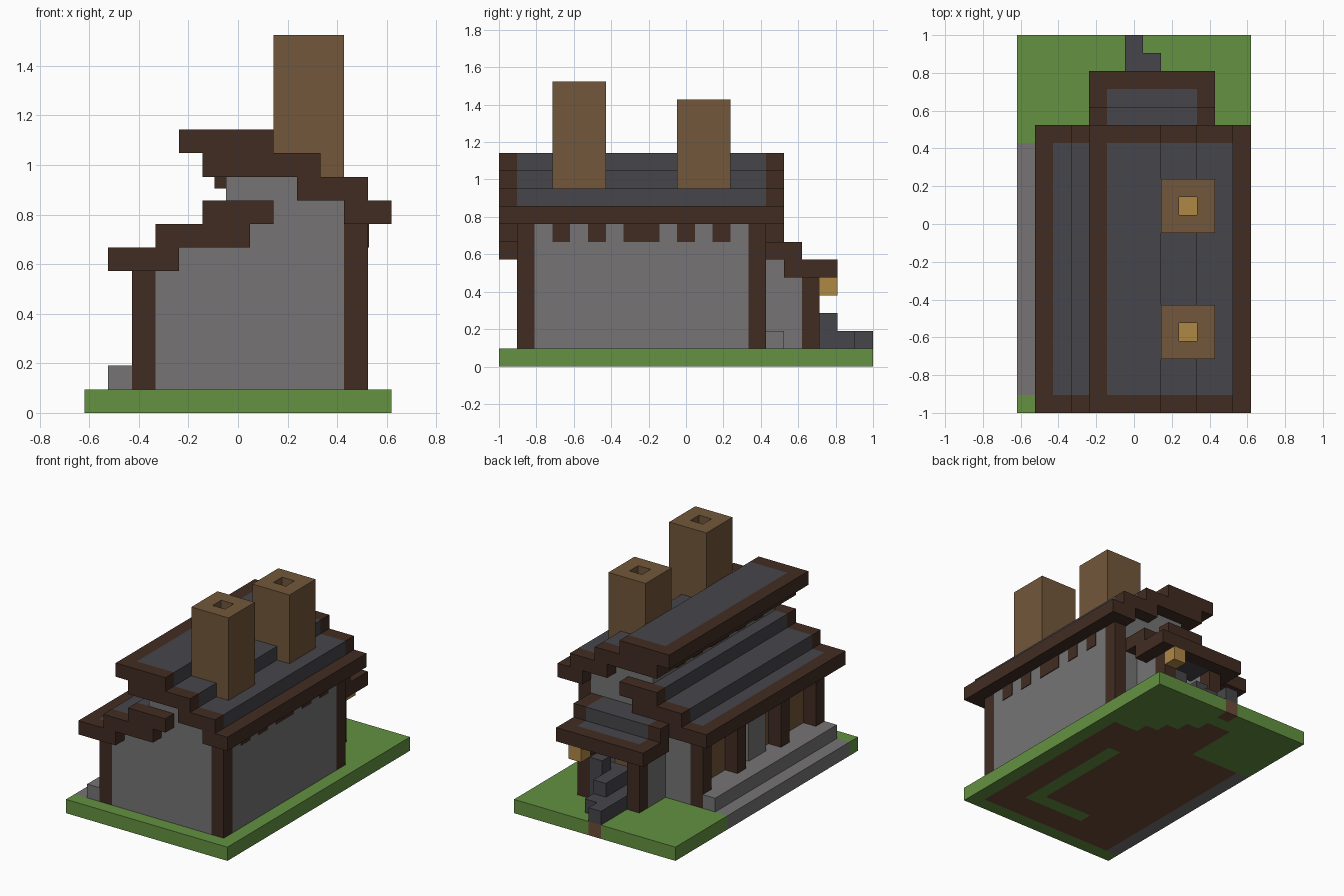
import bpy
import bmesh
from mathutils import Matrix, Vector

U = 2 / 21                      # one block
ORIGIN = Vector((6.5, 10.5, 0))

if "Cube" in bpy.data.objects:
    bpy.data.objects.remove(bpy.data.objects["Cube"])


def linear(c):
    return c / 12.92 if c <= 0.04045 else ((c + 0.055) / 1.055) ** 2.4


def material(name, hexcode):
    rgb = [linear(v / 255) for v in bytes.fromhex(hexcode)]
    m = bpy.data.materials.new(name)
    m.use_nodes = True
    m.diffuse_color = (*rgb, 1)
    bsdf = m.node_tree.nodes["Principled BSDF"]
    bsdf.inputs["Base Color"].default_value = (*rgb, 1)
    bsdf.inputs["Roughness"].default_value = 0.9
    return m


grass = material("grass", "639141")
slate = material("slate", "46464B")
timber = material("dark timber", "412C22")
wood = material("wood", "73573B")
stone = material("stone", "767475")
glow = material("amber", "B08845")
soil = material("soil", "6C4C38")


def finish(name, bm, mats):
    mesh = bpy.data.meshes.new(name)
    bm.to_mesh(mesh)
    bm.free()
    for m in mats:
        mesh.materials.append(m)
    obj = bpy.data.objects.new(name, mesh)
    bpy.context.collection.objects.link(obj)
    return obj


def blocks(name, mat, *spans):
    """Boxes given in block units as ((x0, x1), (y0, y1), (z0, z1))."""
    bm = bmesh.new()
    for span in spans:
        lo = Vector([s[0] for s in span])
        hi = Vector([s[1] for s in span])
        place = Matrix.Translation(((lo + hi) / 2 - ORIGIN) * U)
        bmesh.ops.create_cube(bm, size=1, matrix=place @ Matrix.Diagonal((*((hi - lo) * U), 1)))
    return finish(name, bm, [mat])


# Ground slab: grass with a stone edge and a soil underside
def ground_index(x, y, bottom):
    if x < 1 and 1 < y < 15:
        return 1
    if 6 < x < 7 and y > 20:
        return 2
    channel = (9 < x < 10 and 3 < y < 12) or (5 < x < 10 and 3 < y < 4)
    house = 1 < x < 12 and 1 < y < 15
    porch = 5 < x < 26 - y and 15 < y < 19
    return 2 if bottom and (house or porch) and not channel else 0


bm = bmesh.new()
bmesh.ops.create_grid(bm, x_segments=13, y_segments=21, size=0.5,
                      matrix=Matrix.Diagonal((13 * U, 21 * U, 1, 1)))
extruded = bmesh.ops.extrude_face_region(bm, geom=bm.faces[:], use_keep_orig=True)
top_verts = [g for g in extruded["geom"] if isinstance(g, bmesh.types.BMVert)]
bmesh.ops.translate(bm, verts=top_verts, vec=(0, 0, U))
bmesh.ops.recalc_face_normals(bm, faces=bm.faces[:])
for f in bm.faces:
    p = (f.calc_center_median() - f.normal * U * 0.3) / U + ORIGIN
    f.material_index = ground_index(p.x, p.y, f.normal.z < -0.5)
finish("ground", bm, [grass, stone, soil])

# House walls
full = (1, 15)
blocks("house_walls", stone,
       ((4, 11), full, (1, 7)), ((7, 11), full, (7, 8)),
       ((8, 11), full, (8, 9)), ((6, 9), full, (9, 10)),
       ((11, 12), (2, 14), (1, 8)),
       ((3, 4), (1, 2), (1, 6)), ((3, 4), (14, 15), (1, 6)))
blocks("gallery_wall", wood, ((3, 4), (2, 14), (1, 6)))
blocks("gallery_pier", stone, ((2.5, 3), (7, 9), (2, 5)))
blocks("terrace_step", stone, ((1, 2), full, (1, 2)), ((2, 3), (2, 14), (1, 2)))

# Corner posts and gallery posts
for side, x, height in (("right", 2, 6), ("left", 11, 8)):
    for end, y in (("front", 1), ("back", 14)):
        blocks(f"{end}_{side}_post", timber, ((x, x + 1), (y, y + 1), (1, height)))
for y in (5, 10):
    blocks("gallery_post", timber, ((2, 3), (y, y + 1), (2, 6)))

# Rafter ends under the eaves
rafters = ((3, 4), (5, 6), (7, 9), (10, 11), (12, 13))
blocks("eave_rafters", timber, *[((12, 12.05), y, (7, 8)) for y in rafters])
blocks("upper_rafters", timber, *[((5.5, 6), y, (9.5, 10)) for y in rafters])

# Stepped roofs: each course is (height, x start, x end, eave blocks left, eave blocks right)
lower = ((6, 1, 4, 1, 0), (7, 3, 7, 0, 0), (8, 5, 8, 0, 0))
upper = ((8, 11, 13, 0, 1), (9, 9, 12, 0, 0), (10, 5, 10, 1, 0), (11, 4, 8, 1, 0))
for name, courses in (("lower_roof", lower), ("upper_roof", upper)):
    tiles, trim = [], []
    for z, a, b, left, right in courses:
        level = (z, z + 1)
        tiles.append(((a + left, b - right), full, level))
        trim += [((a, b), end, level) for end in ((0, 1), (15, 16))]
        if left:
            trim.append(((a, a + 1), full, level))
        if right:
            trim.append(((b - 1, b), full, level))
    blocks(name + "_tiles", slate, *tiles)
    blocks(name + "_trim", timber, *trim)

# Chimneys with a hollow flue
for name, y, top in (("front_chimney", 3, 16), ("back_chimney", 10, 15)):
    z = (10, top)
    blocks(name, wood,
           ((8, 9), (y, y + 3), z), ((10, 11), (y, y + 3), z),
           ((9, 10), (y, y + 1), z), ((9, 10), (y + 2, y + 3), z))
    blocks(name + "_embers", glow, ((9, 10), (y + 1, y + 2), (10, top - 2)))

# Porch
blocks("porch_tiles", slate, ((5, 10), (15, 17), (6, 7)), ((5, 10), (16, 18), (5, 6)))
blocks("porch_trim", timber, ((5, 10), (18, 19), (5, 6)),
       *[((x, x + 1), y, z) for x in (4, 10)
         for y, z in (((15, 17), (6, 7)), ((16, 19), (5, 6)))])
for side, x in (("right", 5), ("left", 9)):
    blocks(f"porch_{side}_wall", stone,
           ((x, x + 1), (15, 17), (1, 5)), ((x, x + 1), (15, 16), (5, 6)))
    blocks(f"porch_{side}_post", timber, ((x, x + 1), (17, 18), (1, 5)))
blocks("porch_side_stone", stone, ((10, 11), (15, 16), (1, 2)))
blocks("door", wood, ((6, 9), (15, 15.08), (1, 5)))
blocks("lantern", glow, ((9, 10), (18, 19), (4, 5)))

# Winding steps up to the door
blocks("entry_steps", slate,
       ((6, 7), (20, 21), (1, 2)), ((6, 8), (19, 20), (1, 2)),
       ((6, 7), (18, 19), (1, 2)), ((7, 8), (18, 19), (1, 3)),
       ((6, 7), (16, 18), (1, 2)), ((7, 9), (16, 18), (1, 3)),
       ((8, 9), (17, 18), (3, 4)))
